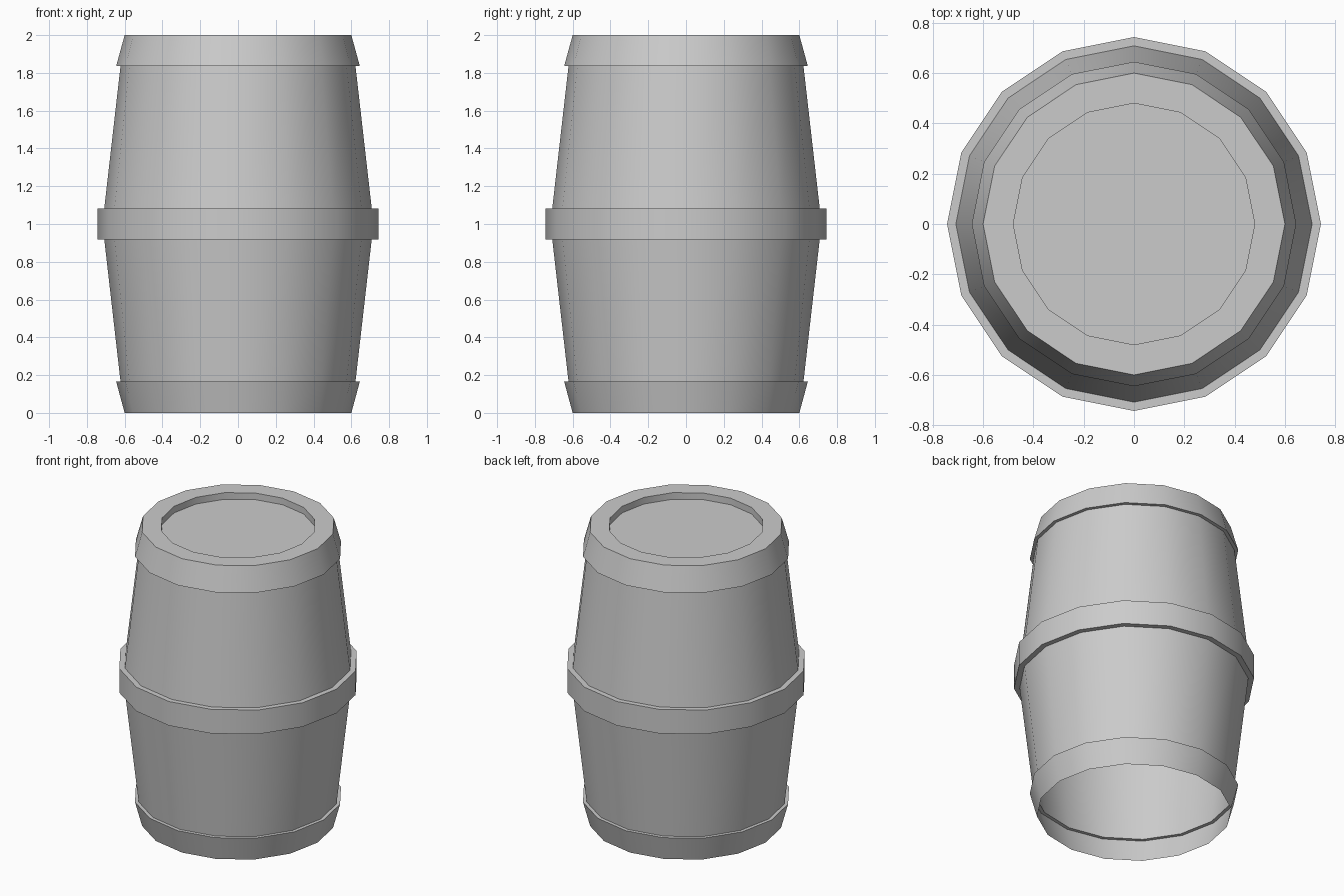
import bpy, bmesh
from math import cos, sin, pi, radians

if "Cube" in bpy.data.objects:
    bpy.data.objects.remove(bpy.data.objects["Cube"])

SIDES = 16

# Barrel profile (radius, height), from the open bottom up to the recessed lid
profile = [
    (0.60, 0.0), (0.645, 0.166), (0.622, 0.166),      # bottom hoop
    (0.708, 0.919), (0.743, 0.919),                   # lower staves
    (0.743, 1.083), (0.708, 1.083),                   # middle hoop
    (0.622, 1.836), (0.645, 1.836), (0.60, 2.0),      # upper staves, top hoop
    (0.48, 2.0), (0.48, 1.955),                       # rim and recess
]


def lathe(name, points, sides):
    bm = bmesh.new()
    rings = [[bm.verts.new((r * cos(2 * pi * j / sides), r * sin(2 * pi * j / sides), z))
              for j in range(sides)] for r, z in points]
    for low, high in zip(rings, rings[1:]):
        for j in range(sides):
            k = (j + 1) % sides
            bm.faces.new((low[j], low[k], high[k], high[j]))
    bm.faces.new(rings[-1])  # lid
    mesh = bpy.data.meshes.new(name)
    bm.to_mesh(mesh)
    bm.free()
    obj = bpy.data.objects.new(name, mesh)
    bpy.context.collection.objects.link(obj)
    return obj


# Barrel shell with hoops and lid, smooth around, sharp at the steps
barrel = lathe("barrel", profile, SIDES)
bpy.context.view_layer.objects.active = barrel
barrel.select_set(True)
bpy.ops.object.shade_smooth_by_angle(angle=radians(30))
